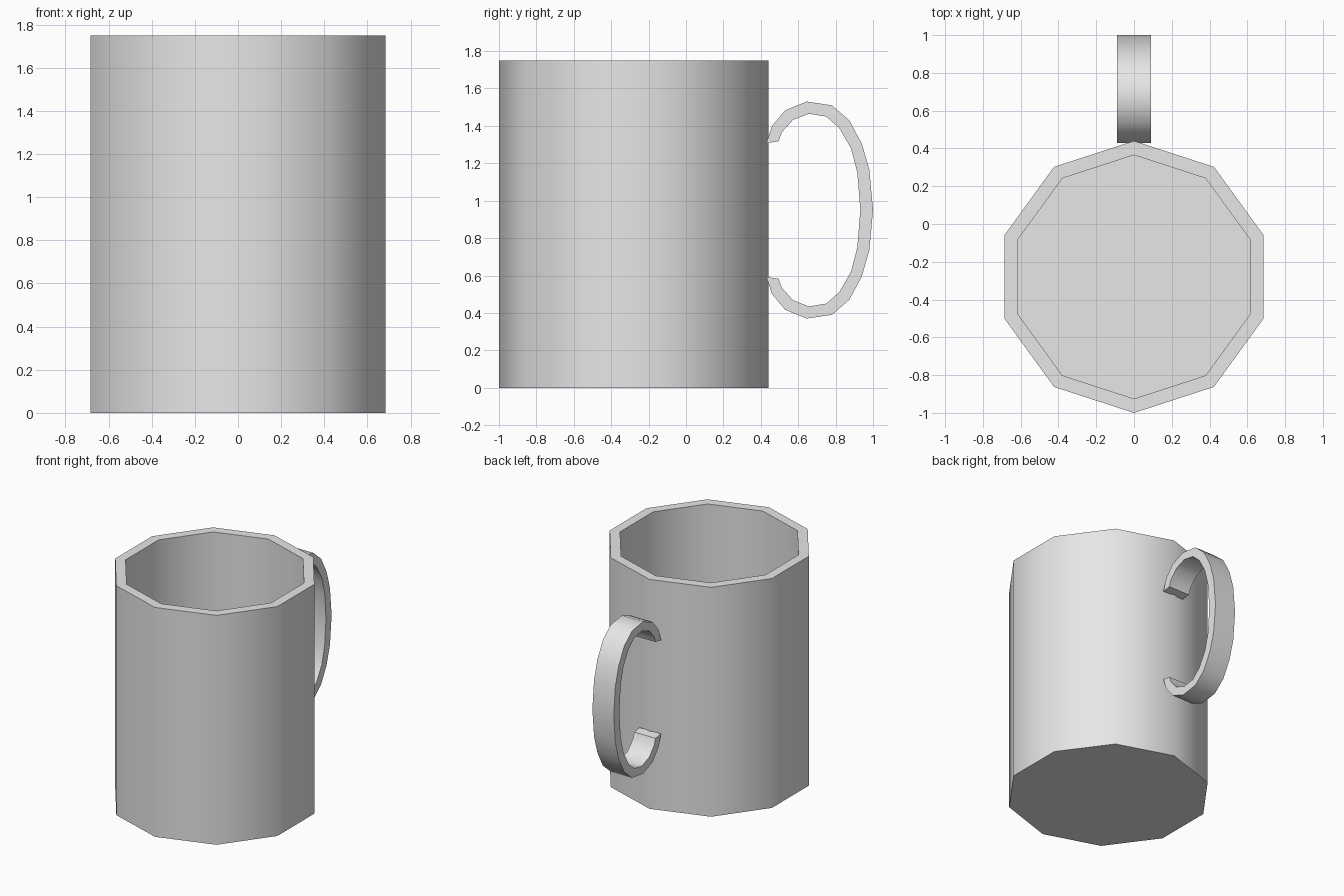
import bpy, bmesh, math

if "Cube" in bpy.data.objects:
    bpy.data.objects.remove(bpy.data.objects["Cube"])

grey = bpy.data.materials.new("light_grey")
grey.diffuse_color = (0.8, 0.8, 0.8, 1)
grey.use_nodes = True
grey.node_tree.nodes["Principled BSDF"].inputs["Base Color"].default_value = grey.diffuse_color


def finish(name, bm):
    bmesh.ops.recalc_face_normals(bm, faces=bm.faces)
    mesh = bpy.data.meshes.new(name)
    bm.to_mesh(mesh)
    bm.free()
    mesh.materials.append(grey)
    obj = bpy.data.objects.new(name, mesh)
    bpy.context.collection.objects.link(obj)
    bpy.ops.object.select_all(action='DESELECT')
    obj.select_set(True)
    bpy.context.view_layer.objects.active = obj
    bpy.ops.object.shade_smooth_by_angle(angle=math.radians(50))
    return obj


# Mug body: ten-sided cup, rings run from the base up, over the rim, down to the floor
SIDES, CENTRE_Y = 10, -0.28
bm = bmesh.new()
rings = []
for r, z in [(0.72, 0), (0.72, 1.75), (0.645, 1.75), (0.645, 0.075)]:
    rings.append([bm.verts.new((r * math.sin(math.tau * i / SIDES),
                                CENTRE_Y + r * math.cos(math.tau * i / SIDES), z))
                  for i in range(SIDES)])
for a, b in zip(rings, rings[1:]):
    for i in range(SIDES):
        j = (i + 1) % SIDES
        bm.faces.new((a[i], a[j], b[j], b[i]))
bm.faces.new(rings[0])
bm.faces.new(rings[-1])
finish("mug_body", bm)

# Handle: upper half of the (y, z) band, mirrored about its mid height
MID_Z, HALF_WIDTH = 0.95, 0.09
outer = [(0.43, 1.308), (0.46, 1.40), (0.53, 1.483), (0.645, 1.53), (0.78, 1.51),
         (0.873, 1.43), (0.94, 1.305), (0.98, 1.165), (1.0, 0.95)]
inner = [(0.495, 1.317), (0.512, 1.365), (0.572, 1.432), (0.657, 1.465), (0.75, 1.45),
         (0.82, 1.388), (0.882, 1.28), (0.916, 1.15), (0.932, 0.95)]


def full(half):
    return half + [(y, 2 * MID_Z - z) for y, z in half[-2::-1]]


bm = bmesh.new()
sections = []
for o, i in zip(full(outer), full(inner)):
    sections.append([bm.verts.new((x, p[0], p[1])) for x, p in
                     ((-HALF_WIDTH, o), (HALF_WIDTH, o), (HALF_WIDTH, i), (-HALF_WIDTH, i))])
for a, b in zip(sections, sections[1:]):
    for k in range(4):
        n = (k + 1) % 4
        bm.faces.new((a[k], a[n], b[n], b[k]))
bm.faces.new(sections[0])
bm.faces.new(sections[-1])
finish("handle", bm)
